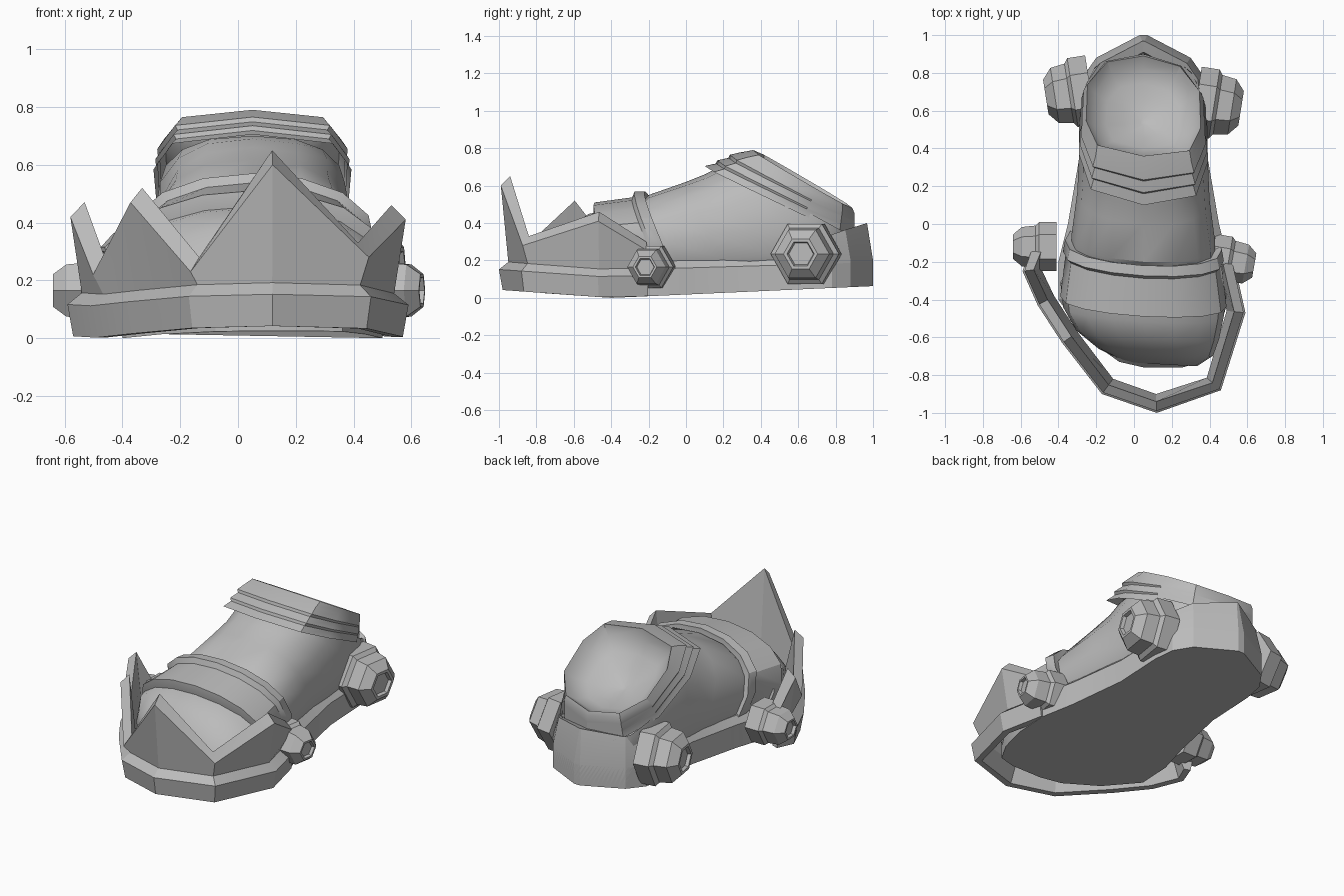
import bpy, bmesh, math
from mathutils import Vector, Matrix

cube = bpy.data.objects.get("Cube")
if cube:
    bpy.data.objects.remove(cube)

grey = bpy.data.materials.new("plain grey")
grey.use_nodes = True
colour = (.5, .5, .5, 1)
grey.diffuse_color = colour
grey.node_tree.nodes["Principled BSDF"].inputs["Base Color"].default_value = colour


def loft(name, rings, angle=30, start_cap=True, end_cap=True):
    """Join matching closed rings into one skin."""
    bm = bmesh.new()
    rows = [[bm.verts.new(point) for point in ring] for ring in rings]
    count = len(rows[0])
    for near, far in zip(rows, rows[1:]):
        for i in range(count):
            j = (i + 1) % count
            bm.faces.new((near[i], near[j], far[j], far[i]))
    if start_cap:
        bm.faces.new(rows[0])
    if end_cap:
        bm.faces.new(rows[-1])
    bmesh.ops.recalc_face_normals(bm, faces=bm.faces)
    mesh = bpy.data.meshes.new(name)
    bm.to_mesh(mesh)
    bm.free()
    mesh.materials.append(grey)
    obj = bpy.data.objects.new(name, mesh)
    bpy.context.collection.objects.link(obj)
    bpy.ops.object.select_all(action="DESELECT")
    obj.select_set(True)
    bpy.context.view_layer.objects.active = obj
    bpy.ops.object.shade_smooth_by_angle(angle=math.radians(angle))


def centre_x(y):
    """The foot's centre line bends sideways at the toe."""
    return .05 + .4 * max(0, -.5 - y)


def floor_z(y):
    """The underside rocks: lowest under the ball of the foot."""
    ball = -.4
    return .07 * (ball - y) if y < ball else .045 * (y - ball)


def blend(start, end, t):
    return [a + (b - a) * t for a, b in zip(start, end)]


def section(top_y, top_z, low_y, low_z, half_width, grow=0, count=16,
            top_power=1, low_power=.65):
    """Oval across the foot, slightly skewed; low powers make it squarer."""
    ring = []
    for i in range(count):
        angle = math.tau * i / count
        c, s = math.cos(angle), math.sin(angle)
        height = (1 + math.copysign(abs(c) ** .85, c)) / 2
        power = top_power if c > .01 else low_power
        offset = (half_width + grow * height) * math.copysign(abs(s) ** power, s)
        ring.append(Vector((centre_x(low_y) + offset,
                            low_y + (top_y - low_y) * height - .06 * offset,
                            low_z + (top_z + grow - low_z) * height)))
    return ring


def strip(name, path, profile):
    """Sweep a wall profile along (x, y, top) points, moving inwards by its inset."""
    points = [Vector((x, y)) for x, y, top in path]
    rings = []
    for i, (x, y, top) in enumerate(path):
        before, after = points[max(i - 1, 0)], points[min(i + 1, len(points) - 1)]
        along = (after - before).normalized()
        inward = Vector((-along.y, along.x))
        rings.append([(*(points[i] + inward * inset), z)
                      for inset, z in profile(floor_z(y), top)])
    loft(name, rings, 20)


# Rounded toe cap
toe_rings = []
for i in range(1, 6):
    angle = i * math.pi / 10
    rise, back = math.sin(angle), 1 - math.cos(angle)
    toe_rings.append(section(-.76 + .35 * back, .05 + .42 * rise,
                             -.76 + .5 * back, .04, .44 * rise ** .7))
loft("toe_cap", toe_rings)

# Instep band with a raised rear rim
band_front = (-.49, .49, -.33, .05, .43)
band_back = (-.22, .54, 0, .05, .4)
band_shape = ((0, -.04), (0, .02), (.75, .01), (.8, .04), (1, .03), (1, -.03))
loft("instep_band", [section(*blend(band_front, band_back, t), grow=grow)
                     for t, grow in band_shape])

# Upper, turning from the instep up into the ankle
upper_rows = ((-.24, .5, -.1, .05, .38), (-.2, .55, .05, .05, .38),
              (0, .62, .3, .05, .35), (.1, .66, .65, .06, .34),
              (.16, .69, .88, .15, .34), (.24, .7, .9, .33, .32))
loft("upper", [section(*row, top_power=.8) for row in upper_rows], end_cap=False)


# Layered ankle collar, square in front and rounder behind, with a hollow opening
def collar_section(row, grow=0):
    return section(*row, grow=grow, count=10, top_power=.45, low_power=.9)


collar_low = (.1, .69, .9, .32, .34)
collar_high = (.3, .78, .9, .46, .32)
rim = collar_section((.36, .79, .89, .48, .31))
middle = sum(rim, Vector()) / len(rim)
sink = Vector((0, -.5, -.86)) * .18
collar_rings = [collar_section(blend(collar_low, collar_high, (layer + edge) / 3),
                               .015 * (1 - edge))
                for layer in range(3) for edge in (0, .9)]
collar_rings.append(rim)
for size in (.88, .65, .35, .05):
    collar_rings.append([middle + (point - middle) * size + sink * math.sqrt(1 - size)
                         for point in rim])
loft("ankle_collar", collar_rings, start_cap=False)

# Sole slab with a chamfered upper edge
half_widths = ((-.76, .1), (-.73, .22), (-.6, .35), (-.4, .45), (-.2, .45), (0, .4),
               (.35, .34), (.65, .34), (.78, .32), (.88, .25), (1, .02))
outline = [(centre_x(y) + width, y) for y, width in half_widths]
outline += [(centre_x(y) - width, y) for y, width in reversed(half_widths)]
loft("sole", [[(x, y, floor_z(y)) for x, y in outline],
              [(x, y, .16 + .03 * y) for x, y in outline],
              [(x * .9, y * .96, .2 + .03 * y) for x, y in outline]], 20)


# Heel cup following the back of the sole
def heel_profile(low, top):
    return [(0, low), (0, .2), (.035, top), (.09, top - .02), (.1, .1)]


strip("heel_cup", [(x, y, .1 + .3 * y) for x, y in outline if y > .6], heel_profile)


# Spiked toe guard standing clear of the toe, its top edge sloping outwards
def guard_profile(low, top):
    return [(.02, low), (0, low + .11), (.05, low + .15), (.01, top - .05),
            (.06, top), (.1, low + .1), (.06, low)]


guard_path = ((-.55, -.13, .28), (-.59, -.25, .47), (-.51, -.43, .27),
              (-.38, -.63, .52), (-.17, -.9, .28), (.12, -1, .65),
              (.46, -.88, .33), (.59, -.47, .46), (.53, -.2, .3))
strip("toe_guard", guard_path, guard_profile)


# Hexagonal side bolts
def bolt(name, base, radius, length, heading):
    steps = ((1, 0), (1, .4), (.86, .48), (.8, .8), (.5, 1), (.4, 1), (.36, .92))
    turn = Matrix.Translation(base) @ Matrix.Rotation(math.radians(heading), 4, "Z")
    corners = [i * math.tau / 6 for i in range(6)]
    loft(name, [[turn @ Vector((depth * length, size * radius * math.cos(corner),
                                size * radius * math.sin(corner)))
                 for corner in corners] for size, depth in steps], 20)


for side, label in ((1, "left"), (-1, "right")):
    facing = 90 - 90 * side
    bolt("front_bolt_" + label, (.41 * side, -.15 - .03 * side, .165), .13, .23,
         facing - 5 - 5 * side)
    bolt("rear_bolt_" + label, (.05 + .28 * side, .68 - .03 * side, .235), .185, .24,
         facing - 9 * side)
